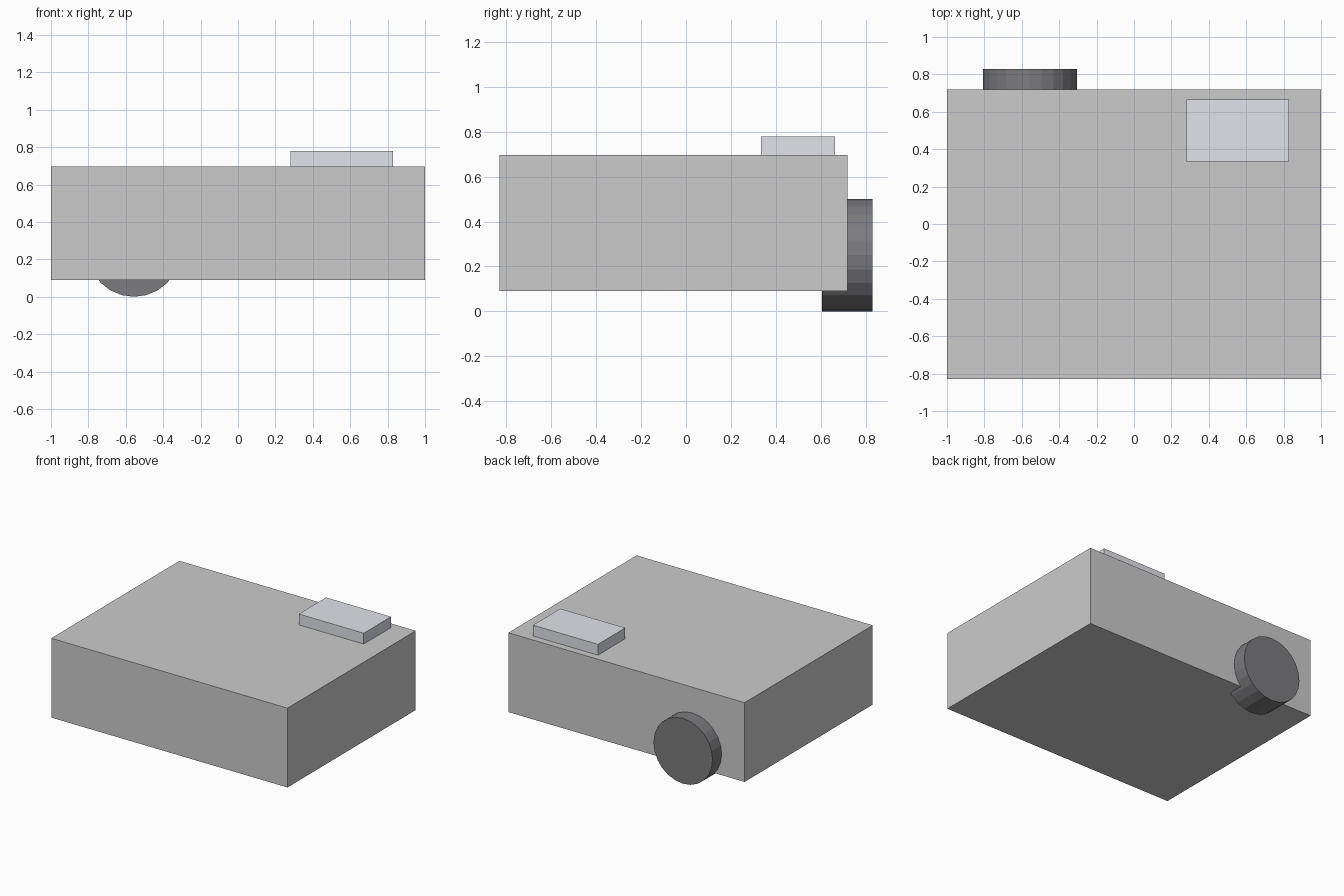
import bpy, math

if "Cube" in bpy.data.objects:
    bpy.data.objects.remove(bpy.data.objects["Cube"])

def material(name, colour):
    m = bpy.data.materials.new(name)
    m.diffuse_color = colour
    m.use_nodes = True
    m.node_tree.nodes["Principled BSDF"].inputs["Base Color"].default_value = m.diffuse_color
    return m

def box(name, x0, x1, y0, y1, z0, z1):
    bpy.ops.mesh.primitive_cube_add(size=1)
    o = bpy.context.object
    o.name = name
    o.location = ((x0 + x1) / 2, (y0 + y1) / 2, (z0 + z1) / 2)
    o.scale = (x1 - x0, y1 - y0, z1 - z0)
    bpy.ops.object.transform_apply(location=False, rotation=False, scale=True)
    return o

# Main block
box("body", -1, 1, -0.83, 0.72, 0.09, 0.697)

# Raised plate on the top rear corner
plate = box("top_plate", 0.28, 0.83, 0.335, 0.665, 0.697, 0.78)
plate.data.materials.append(material("pale_blue_grey", (0.75, 0.77, 0.82, 1)))

# Wheel let into the back face, axis along y
bpy.ops.mesh.primitive_cylinder_add(vertices=24, radius=0.25, depth=0.223,
                                    location=(-0.556, 0.7185, 0.25),
                                    rotation=(math.pi / 2, 0, 0))
wheel = bpy.context.object
wheel.name = "wheel"
wheel.data.materials.append(material("dark_grey", (0.2, 0.2, 0.21, 1)))
